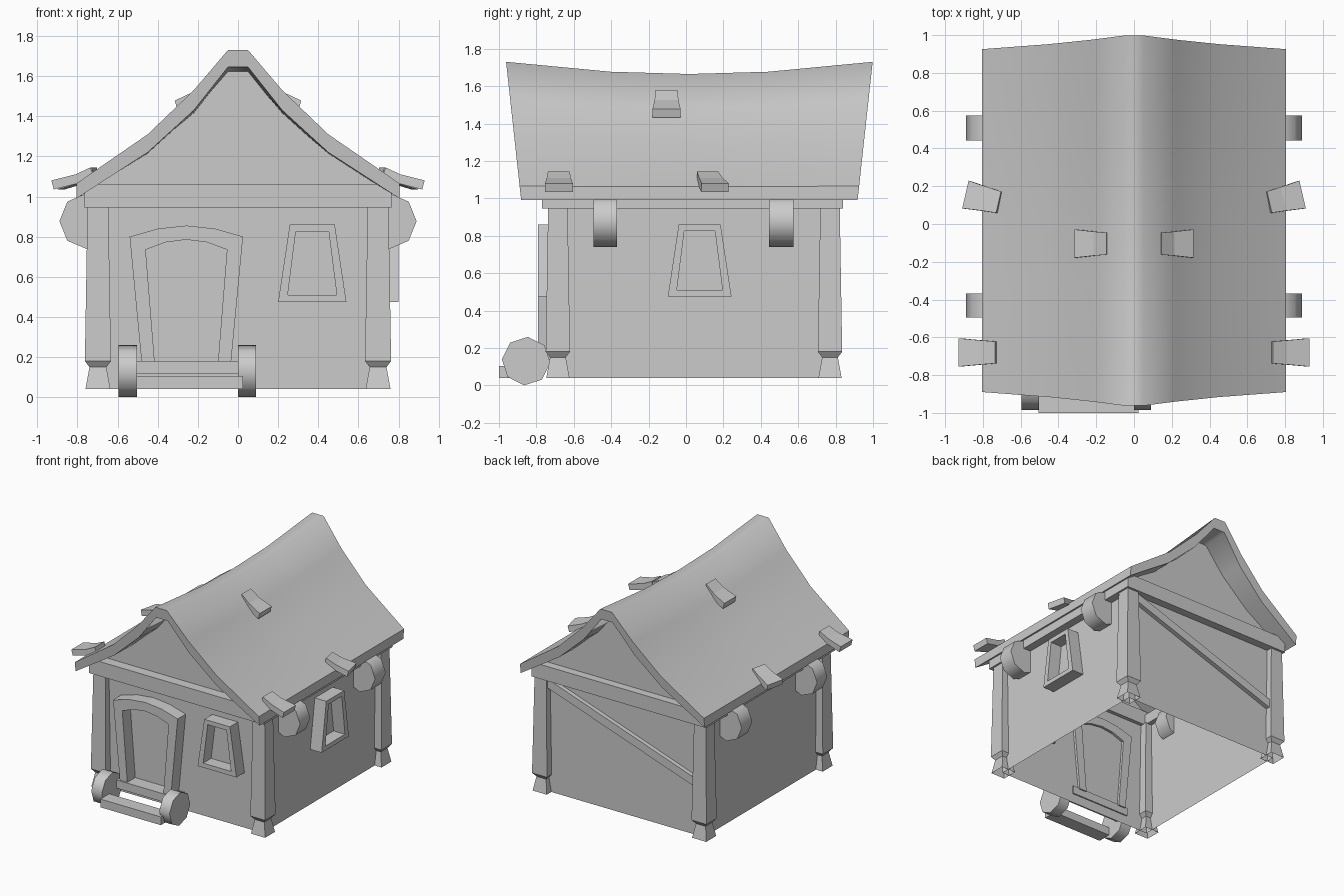
import bpy, bmesh, math
from mathutils import Vector, Matrix

if "Cube" in bpy.data.objects:
    bpy.data.objects.remove(bpy.data.objects["Cube"])


def make(name, verts, faces, smooth=None):
    me = bpy.data.meshes.new(name)
    me.from_pydata([tuple(v) for v in verts], [], faces)
    bm = bmesh.new()
    bm.from_mesh(me)
    bmesh.ops.recalc_face_normals(bm, faces=bm.faces)
    bm.to_mesh(me)
    bm.free()
    if smooth:
        me.polygons.foreach_set("use_smooth", [True] * len(me.polygons))
        me.set_sharp_from_angle(angle=math.radians(smooth))
    ob = bpy.data.objects.new(name, me)
    bpy.context.collection.objects.link(ob)
    return ob


def loft(name, rings, caps=(True, True), smooth=None):
    """Skin a list of equal-length closed loops."""
    n = len(rings[0])
    verts = [p for r in rings for p in r]
    faces = [(k * n + i, k * n + (i + 1) % n, (k + 1) * n + (i + 1) % n, (k + 1) * n + i)
             for k in range(len(rings) - 1) for i in range(n)]
    if caps[0]:
        faces.append(tuple(range(n))[::-1])
    if caps[1]:
        faces.append(tuple(range((len(rings) - 1) * n, len(rings) * n)))
    return make(name, verts, faces, smooth)


def box(name, x0, x1, y0, y1, z0, z1):
    return loft(name, [[(x0, y0, z), (x1, y0, z), (x1, y1, z), (x0, y1, z)] for z in (z0, z1)])


def disc_x(name, x0, x1, y, z, r):
    ring = [(y + r * math.sin(a), z + r * math.cos(a)) for a in [math.tau * (i + .1) / 8 for i in range(8)]]
    loft(name, [[(x, p, q) for p, q in ring] for x in (x0, x1)], smooth=60)


def frame(name, outer, inner, place, d0, d1, closed=True):
    """Moulding between two outlines; place maps (u, z, depth) to 3D."""
    n = len(outer)
    rings = [[place(*o, d0), place(*o, d1), place(*i, d1), place(*i, d0)] for o, i in zip(outer, inner)]
    if closed:
        return loft(name, rings + rings[:1], (False, False))
    return loft(name, rings)


# Roof: saddle-backed sweep of a flared gable profile
OUTER = [(0.05, 1.73), (0.22, 1.53), (0.45, 1.31), (0.805, 1.065)]
INNER = [(0.805, 0.99), (0.45, 1.22), (0.22, 1.43), (0.05, 1.645)]


def sag(z, t):
    return z - 0.065 * max(0, (z - 1.06) / 0.67) * (1 - t * t)


half = OUTER + INNER
profile = half + [(-x, z) for x, z in reversed(half)]
# close the profile as outer ridge -> right eave -> inner ridge -> left eave
profile = OUTER + INNER + [(-x, z) for x, z in reversed(INNER)] + [(-x, z) for x, z in reversed(OUTER)]
loft("roof", [[(x, 0.018 + t * (0.907 + 0.073 * (z - 1.06) / 0.67), sag(z, t)) for x, z in profile]
              for t in (-1, -.43, 0, .43, 1)], smooth=52)

# Walls: open-bottomed shell with gable ends reaching into the roof
WX, WF, WB = 0.70, -0.69, 0.775
gable = [(WX, 0.04), (WX, 1.08)] + [(x, sag(z, 0.75) + 0.02) for x, z in INNER[1:]]
gable = gable + [(-x, z) for x, z in reversed(gable)]
n = len(gable)
make("walls", [(x, y, z) for y in (WF, WB) for x, z in gable],
     [tuple(range(n)), tuple(range(n, 2 * n)), (0, 1, n + 1, n), (n - 2, n - 1, 2 * n - 1, 2 * n - 2)])

# Corner posts with pinched feet
for sx, side in ((-1, "left"), (1, "right")):
    for y, end in ((-0.685, "front"), (0.77, "back")):
        rings = []
        for z, h in ((0.04, .062), (0.15, .042), (0.18, .065), (0.95, .052)):
            rings.append([(sx * 0.698 + a * h, y + b * h, z) for a, b in ((-1, -1), (1, -1), (1, 1), (-1, 1))])
        loft(f"{end}_{side}_post", rings, (False, True))

# Wall-top beams
box("front_beam", -0.765, 0.765, -0.77, -0.66, 0.945, 1.06)
box("back_beam", -0.765, 0.765, 0.73, 0.84, 0.945, 1.06)
for s, side in ((-1, "left"), (1, "right")):
    x = sorted((s * 0.66, s * 0.765))
    box(f"{side}_beam", *x, -0.66, 0.73, 0.945, 1.03)

# Diagonal brace on the back wall
brace = [(0.66, 0.95), (0.66, 0.88), (-0.66, 0.43), (-0.66, 0.50)]
loft("back_brace", [[(x, y, z) for x, z in brace] for y in (0.76, 0.81)])


def on_front(u, z, d):
    return (u, WF - d, z)


def on_right(u, z, d):
    return (WX + d, u, z)


# Arched door frame
frame("door_frame",
      [(-.48, .17), (-.54, .80), (-.40, .84), (-.257, .855), (-.115, .84), (.025, .80), (-.035, .17)],
      [(-.415, .17), (-.46, .735), (-.36, .772), (-.257, .785), (-.155, .772), (-.055, .735), (-.1, .17)],
      on_front, -0.02, 0.10, closed=False)

# Trapezoid window frames
for name, c, place in (("front_window", 0.37, on_front), ("right_window", 0.073, on_right)):
    frame(name, [(c - .17, .475), (c + .17, .475), (c + .112, .86), (c - .112, .86)],
          [(c - .122, .51), (c + .122, .51), (c + .082, .825), (c - .082, .825)], place, -0.02, 0.10)

# Log ends under the eaves
for s, side in ((-1, "left"), (1, "right")):
    for y0, y1, end in ((-0.495, -0.368, "front"), (0.443, 0.575, "back")):
        ring = [(s * (0.755 + 0.135 * math.cos(a)), 0.877 + 0.138 * math.sin(a))
                for a in [math.tau * i / 8 for i in range(8)]]
        loft(f"{end}_{side}_log", [[(x, y, z) for x, z in ring] for y in (y0, y1)], smooth=60)

# Doorstep: two treads between round cheeks
disc_x("left_step_cheek", -0.595, -0.503, -0.855, 0.13, 0.13)
disc_x("right_step_cheek", 0.0, 0.09, -0.855, 0.13, 0.13)
box("lower_tread", -0.505, 0.025, -1.0, -0.89, 0.04, 0.105)
box("upper_tread", -0.505, 0.02, -0.80, -0.68, 0.115, 0.18)


# Loose shingles: bent, tapered boards, mirrored left and right
def shingle(name, s, cx, cy, path, turn):
    rings = []
    for (u, z), w in zip(path, (0.058, 0.064, 0.075)):
        ring = []
        for v, du, dz in ((-w, 0, 0), (w, 0, 0), (w, -.012, -.045), (-w, -.012, -.045)):
            p = Matrix.Rotation(turn, 3, 'Z') @ Vector((u + du - cx, v, 0))
            ring.append((s * (cx + p.x), cy + p.y, z + dz))
        rings.append(ring)
    loft(name, rings)


eave = [(0.735, 1.145), (0.81, 1.11), (0.93, 1.08)]
eave_turned = [(0.715, 1.145), (0.79, 1.11), (0.895, 1.08)]
high = [(0.145, 1.58), (0.215, 1.525), (0.315, 1.478)]
for s, side in ((-1, "left"), (1, "right")):
    shingle(f"{side}_front_shingle", s, 0.83, -0.68, eave, 0)
    shingle(f"{side}_back_shingle", s, 0.80, 0.135, eave_turned, math.radians(13))
    shingle(f"{side}_high_shingle", s, 0.23, -0.104, high, 0)
